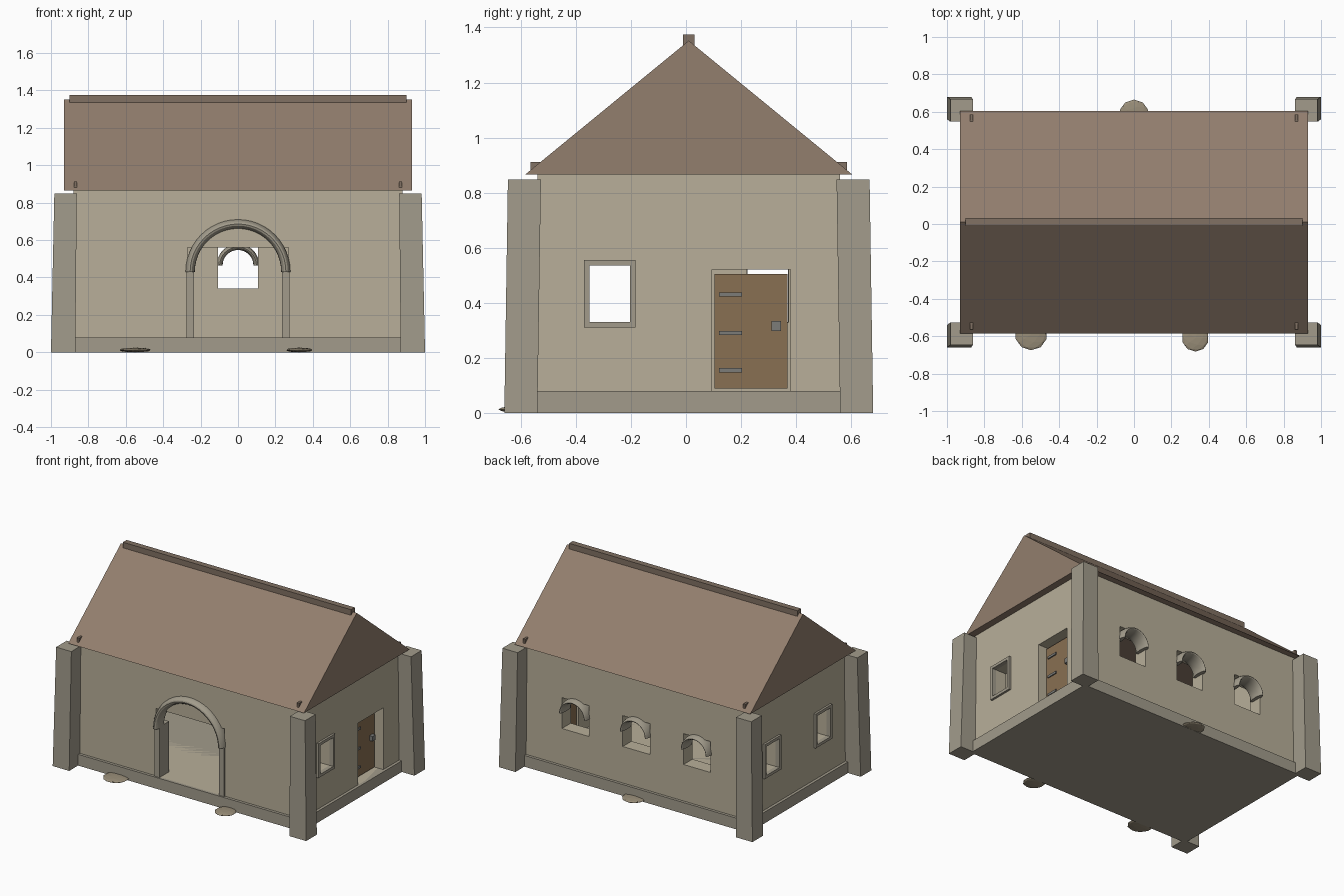
import bpy, bmesh, math
from mathutils import Vector

if "Cube" in bpy.data.objects:
    bpy.data.objects.remove(bpy.data.objects["Cube"])

CY = 0.01                      # middle of the building in y
HX, HY = 0.88, 0.55            # half size of the walls
T = 0.10                       # wall thickness
WALL_TOP = 0.865


def material(name, rgb):
    m = bpy.data.materials.new(name)
    m.diffuse_color = (*rgb, 1)
    m.use_nodes = True
    m.node_tree.nodes["Principled BSDF"].inputs["Base Color"].default_value = m.diffuse_color
    return m


PLASTER = material("plaster", (0.48, 0.43, 0.32))
STONE = material("stone", (0.36, 0.33, 0.26))
ROOF = material("roof_tile", (0.29, 0.21, 0.155))
RIDGE = material("ridge_wood", (0.22, 0.165, 0.125))
WOOD = material("door_wood", (0.25, 0.16, 0.085))
IRON = material("iron", (0.2, 0.2, 0.19))
ROCK = material("rock", (0.32, 0.27, 0.19))


def finish(name, bm, mat):
    bmesh.ops.recalc_face_normals(bm, faces=bm.faces)
    me = bpy.data.meshes.new(name)
    bm.to_mesh(me)
    bm.free()
    ob = bpy.data.objects.new(name, me)
    bpy.context.collection.objects.link(ob)
    if mat:
        me.materials.append(mat)
    return ob


def add_box(bm, lo, hi):
    lo, hi = Vector(lo), Vector(hi)
    r = bmesh.ops.create_cube(bm, size=1)
    for v in r["verts"]:
        v.co = Vector([(lo[i] + hi[i]) / 2 + v.co[i] * (hi[i] - lo[i]) for i in range(3)])
    return r["verts"]


def boxes(name, mat, *pairs):
    bm = bmesh.new()
    for lo, hi in pairs:
        add_box(bm, lo, hi)
    return finish(name, bm, mat)


def cut(ob, cutter):
    cutter.hide_render = True
    m = ob.modifiers.new("cut", "BOOLEAN")
    m.operation, m.solver, m.object = "DIFFERENCE", "EXACT", cutter
    bpy.context.view_layer.objects.active = ob
    bpy.ops.object.modifier_apply(modifier=m.name)
    bpy.data.objects.remove(cutter)


def arch(name, x, y, z, radius, rx, ry, mat, n=24, k=16):
    """Half ring in the xz plane with an elliptical section."""
    bm = bmesh.new()
    rings = []
    for i in range(n + 1):
        a = math.pi * i / n
        ring = []
        for j in range(k):
            b = 2 * math.pi * j / k
            r = radius + rx * math.cos(b)
            ring.append(bm.verts.new((x + r * math.cos(a), y + ry * math.sin(b), z + r * math.sin(a))))
        rings.append(ring)
    for p, q in zip(rings, rings[1:]):
        for j in range(k):
            bm.faces.new((p[j], p[(j + 1) % k], q[(j + 1) % k], q[j])).smooth = True
    bm.faces.new(rings[0])
    bm.faces.new(rings[-1])
    ob = finish(name, bm, mat)
    bpy.ops.object.select_all(action="DESELECT")
    ob.select_set(True)
    bpy.context.view_layer.objects.active = ob
    bpy.ops.object.shade_smooth_by_angle()
    return ob


# plinth and hollow walls
boxes("plinth", STONE, ((-0.9, CY - 0.57, 0), (0.9, CY + 0.57, 0.08)))
walls = boxes("walls", PLASTER, ((-HX, CY - HY, 0.07), (HX, CY + HY, WALL_TOP)))
cut(walls, boxes("cavity", None, ((-HX + T, CY - HY + T, 0.08), (HX - T, CY + HY - T, 1.0))))

# openings: front doorway, side door, side windows, back windows
BACK_X = (-0.48, 0, 0.48)
SIDE_WINDOWS = ((1, -0.277), (-1, -0.277), (-1, 0.297))
openings = [((-0.27, -0.7, 0.08), (0.27, -0.35, 0.56)),
            ((0.7, 0.095, 0.08), (1.0, 0.38, 0.52))]
for s, y in SIDE_WINDOWS:
    xs = sorted((s * 0.7, s * 1.0))
    openings.append(((xs[0], y - 0.075, 0.328), (xs[1], y + 0.075, 0.537)))
for x in BACK_X:
    openings.append(((x - 0.107, 0.4, 0.34), (x + 0.107, 0.7, 0.56)))
cut(walls, boxes("opening_cutter", None, *openings))

# battered corner buttresses
for sx in (-1, 1):
    for sy in (-1, 1):
        bm = bmesh.new()
        for v in add_box(bm, (0.87, 0.55, 0), (1.0, 0.67, 0.848)):
            if v.co.z > 0.5:
                v.co.x -= 0.018 if v.co.x > 0.9 else 0.008
                v.co.y -= 0.013
            v.co.x *= sx
            v.co.y = CY + sy * v.co.y
        finish("corner_buttress", bm, STONE)

# roof prism
bm = bmesh.new()
ends = [[bm.verts.new((x, CY + y, z)) for y, z in ((-0.595, WALL_TOP), (0.595, WALL_TOP), (0, 1.352))]
        for x in (-0.93, 0.93)]
bm.faces.new(ends[0])
bm.faces.new(ends[1])
for i in range(3):
    j = (i + 1) % 3
    bm.faces.new((ends[0][i], ends[0][j], ends[1][j], ends[1][i]))
finish("roof", bm, ROOF)
boxes("ridge_beam", RIDGE, ((-0.9, CY - 0.021, 1.335), (0.9, CY + 0.021, 1.375)))
boxes("eave_pegs", RIDGE, *[((x - 0.008, CY + y - 0.02, 0.868), (x + 0.008, CY + y + 0.02, 0.912))
                            for x in (-0.868, 0.868) for y in (-0.555, 0.555)])

# front doorway: jambs and arch
boxes("doorway_jambs", STONE, *[((min(s * 0.235, s * 0.275), -0.55, 0.08),
                                 (max(s * 0.235, s * 0.275), -0.44, 0.44)) for s in (-1, 1)])
arch("doorway_arch", 0, -0.53, 0.43, 0.256, 0.025, 0.05, STONE)

# back window arches
for x in BACK_X:
    arch("window_arch", x, 0.54, 0.465, 0.098, 0.016, 0.06, STONE)

# side window frames
for s, y in SIDE_WINDOWS:
    a, b = sorted((s * 0.865, s * 0.895))
    boxes("window_frame", STONE,
          ((a, y - 0.093, 0.31), (b, y - 0.073, 0.555)), ((a, y + 0.073, 0.31), (b, y + 0.093, 0.555)),
          ((a, y - 0.073, 0.31), (b, y + 0.073, 0.33)), ((a, y - 0.073, 0.535), (b, y + 0.073, 0.555)))

# side door with straps and latch
boxes("door", WOOD, ((0.79, 0.104, 0.088), (0.82, 0.368, 0.505)))
boxes("door_straps", IRON, *[((0.815, 0.12, z - 0.008), (0.828, 0.203, z + 0.008)) for z in (0.155, 0.29, 0.43)])
boxes("door_latch", IRON, ((0.815, 0.31, 0.298), (0.845, 0.345, 0.333)))

# flat stones on the ground
for x, y, r in ((-0.55, -0.588, 0.087), (0.328, -0.61, 0.072), (0, 0.585, 0.08)):
    bm = bmesh.new()
    bmesh.ops.create_icosphere(bm, subdivisions=2, radius=1)
    for v in bm.verts:
        v.co = Vector((x + r * v.co.x, y + r * v.co.y, 0.0125 + 0.0125 * v.co.z))
    finish("ground_stone", bm, ROCK)
